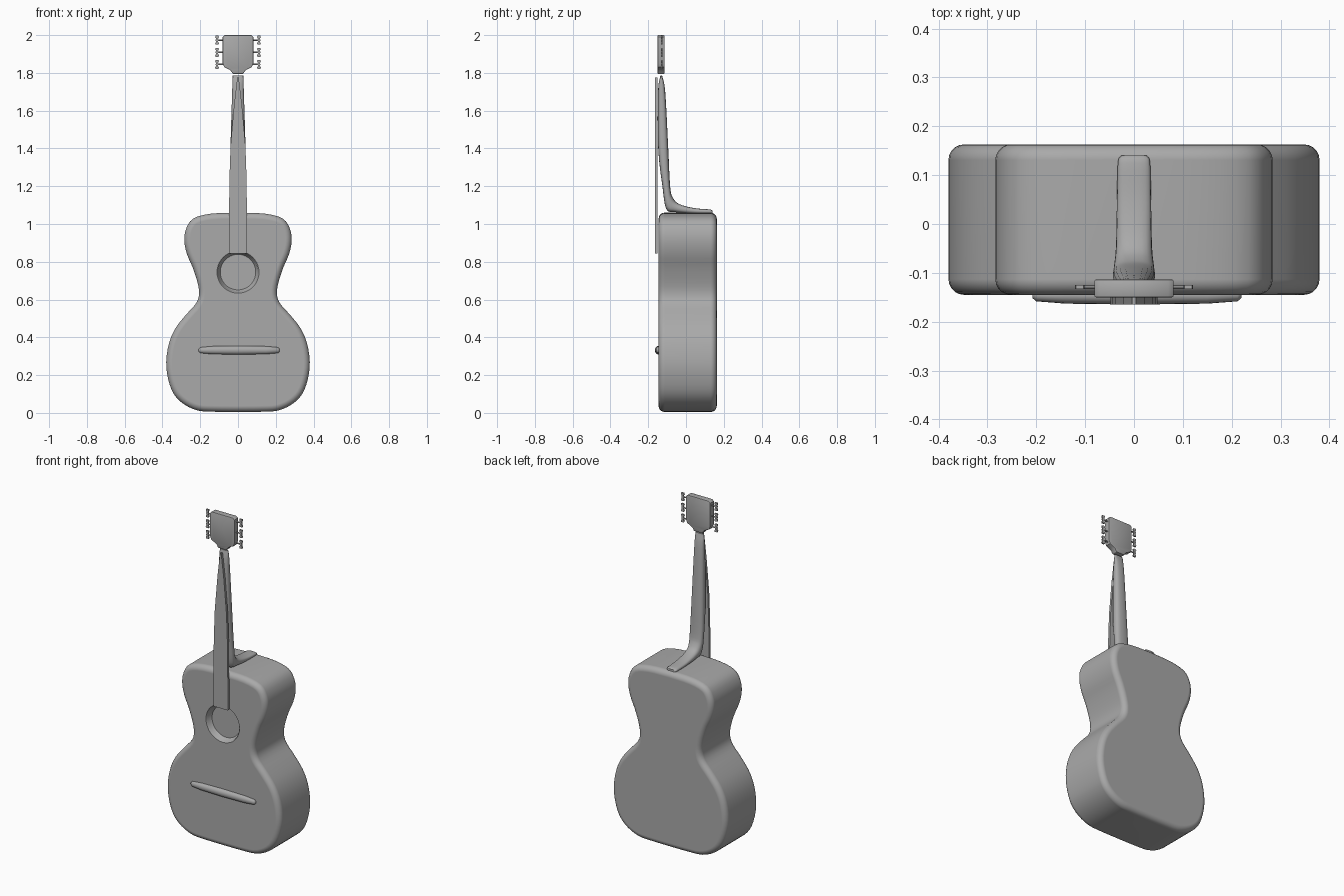
import bpy, bmesh, math
from mathutils import Vector

cube = bpy.data.objects.get("Cube")
if cube:
    bpy.data.objects.remove(cube, do_unlink=True)

GREY = (0.4, 0.4, 0.4, 1)
grey = bpy.data.materials.new("plain grey")
grey.use_nodes = True
grey.diffuse_color = GREY
grey.node_tree.nodes["Principled BSDF"].inputs["Base Color"].default_value = GREY


def finish(name, bm):
    bmesh.ops.recalc_face_normals(bm, faces=bm.faces)
    mesh = bpy.data.meshes.new(name)
    bm.to_mesh(mesh)
    bm.free()
    mesh.materials.append(grey)
    ob = bpy.data.objects.new(name, mesh)
    bpy.context.collection.objects.link(ob)
    return ob


def activate(ob):
    bpy.ops.object.select_all(action='DESELECT')
    ob.select_set(True)
    bpy.context.view_layer.objects.active = ob


def smooth(ob, angle=40):
    activate(ob)
    bpy.ops.object.shade_smooth_by_angle(angle=math.radians(angle))


def bevel(ob, width, segments):
    mod = ob.modifiers.new("round", 'BEVEL')
    mod.width, mod.segments = width, segments
    mod.limit_method, mod.angle_limit = 'ANGLE', math.radians(50)
    mod.use_clamp_overlap = False
    activate(ob)
    bpy.ops.object.modifier_apply(modifier=mod.name)


def mirrored(half):
    """Close a right-hand outline by reflecting it across x = 0."""
    return half + [(-x, z) for x, z in reversed(half) if x > 0.0001]


def spline(points, steps):
    """Catmull-Rom curve through the points."""
    pts = [Vector(p) for p in points]
    ext = [2 * pts[0] - pts[1]] + pts + [2 * pts[-1] - pts[-2]]
    out = []
    for a, b, c, d in zip(ext, ext[1:], ext[2:], ext[3:]):
        for i in range(steps):
            t = i / steps
            out.append(0.5 * (2 * b + (c - a) * t + (2 * a - 5 * b + 4 * c - d) * t * t
                              + (3 * b - a - 3 * c + d) * t ** 3))
    return out + [pts[-1]]


def slab(name, outline, front, back):
    """Extrude an x-z outline between two y positions."""
    bm = bmesh.new()
    face = bm.faces.new([bm.verts.new((x, front, z)) for x, z in outline])
    new = bmesh.ops.extrude_face_region(bm, geom=[face])["geom"]
    for v in new:
        if isinstance(v, bmesh.types.BMVert):
            v.co.y = back
    return finish(name, bm)


def loft(name, rings):
    """Skin a list of closed rings and cap both ends."""
    bm = bmesh.new()
    loops = [[bm.verts.new(p) for p in ring] for ring in rings]
    n = len(loops[0])
    for a, b in zip(loops, loops[1:]):
        for i in range(n):
            j = (i + 1) % n
            bm.faces.new((a[i], a[j], b[j], b[i]))
    bm.faces.new(loops[0])
    bm.faces.new(loops[-1])
    return finish(name, bm)


def circle(n):
    return [(math.cos(2 * math.pi * i / n), math.sin(2 * math.pi * i / n)) for i in range(n)]


# Body: waisted outline with rounded rims
half = [(0, .005), (.12, .006), (.21, .012), (.285, .045), (.34, .1), (.37, .18), (.38, .27),
        (.365, .37), (.33, .45), (.275, .52), (.222, .58), (.206, .63), (.214, .69),
        (.24, .77), (.27, .84), (.284, .91), (.275, .975), (.235, 1.03), (.14, 1.055), (0, 1.06)]
body = slab("body", mirrored([tuple(p) for p in spline(half, 3)]), -.145, .163)
bevel(body, .032, 5)

# Sound hole: shallow tapered recess in the front
hole = loft("hole_cutter", [[(r * c, y, .745 + r * s) for c, s in circle(40)]
                            for r, y in ((.116, -.2), (.112, -.146), (.106, -.139),
                                         (.103, -.125), (.094, -.112))])
hole.hide_render = True
cut = body.modifiers.new("sound hole", 'BOOLEAN')
cut.object, cut.operation, cut.solver = hole, 'DIFFERENCE', 'EXACT'
activate(body)
bpy.ops.object.modifier_apply(modifier=cut.name)
bpy.data.objects.remove(hole, do_unlink=True)
smooth(body)
body.modifiers.new("even shading", 'WEIGHTED_NORMAL').keep_sharp = True

# Fingerboard: thin plate narrowing to a point
board = [(.048, .845), (.048, 1.0), (.045, 1.25), (.039, 1.42), (.021, 1.63), (.004, 1.775)]
slab("fingerboard", mirrored(board), -.165, -.151)

# Neck: front y, front z, back y, back z, half width, sweeping into a foot on the body
sections = [(-.136, 1.785, -.126, 1.785, .028), (-.148, 1.7, -.11, 1.7, .031),
            (-.147, 1.4, -.094, 1.4, .04), (-.125, 1.2, -.084, 1.2, .043),
            (-.105, 1.08, -.07, 1.14, .041), (-.06, 1.063, -.035, 1.105, .037),
            (.04, 1.055, .045, 1.084, .035), (.125, 1.055, .125, 1.077, .033),
            (.14, 1.056, .14, 1.07, .026)]
rings = []
for fy, fz, by, bz, w in spline(sections, 4):
    mid = Vector((0, (fy + by) / 2, (fz + bz) / 2))
    depth = Vector((0, (by - fy) / 2, (bz - fz) / 2))
    ring = []
    for c, s in circle(20):
        # squarer than an ellipse
        c, s = (math.copysign(abs(k) ** .75, k) for k in (c, s))
        ring.append(mid + depth * s + Vector((w * c, 0, 0)))
    rings.append(ring)
smooth(loft("neck", rings), 50)

# Headstock with a shouldered lower end
head = [(.028, 1.795), (.038, 1.812), (.055, 1.822), (.073, 1.83), (.081, 1.85),
        (.081, 1.99), (.07, 2.0)]
headstock = slab("headstock", mirrored(head), -.15, -.114)
bevel(headstock, .003, 2)
smooth(headstock)

# Tuning pegs: a shaft and a beaded flat knob, three on each side
knob = [(0, -.026), (.008, -.024), (.01, -.016), (.005, -.008), (.008, 0),
        (.005, .008), (.01, .016), (.008, .024), (0, .026)]
for side, label in ((1, "left"), (-1, "right")):
    for i in range(3):
        z = 1.973 - i * .064
        shaft = [[(side * x, -.129 + .004 * c, z + .004 * s) for c, s in circle(8)]
                 for x in (.075, .11)]
        smooth(loft(f"{label}_peg_shaft_{i + 1}", shaft))
        slab(f"{label}_peg_knob_{i + 1}",
             [(side * .111 + x, z + h) for x, h in mirrored(knob[1:-1])], -.133, -.125)

# Bridge: long rounded bar with tapered ends
bar = [(-.208, .3), (-.2, .65), (-.14, .9), (0, 1), (.15, .9), (.212, .65), (.22, .3)]
bridge = loft("bridge", [[(x, -.146 + .019 * t * c, .332 + .023 * t * s) for c, s in circle(16)]
                         for x, t in bar])
smooth(bridge, 50)
